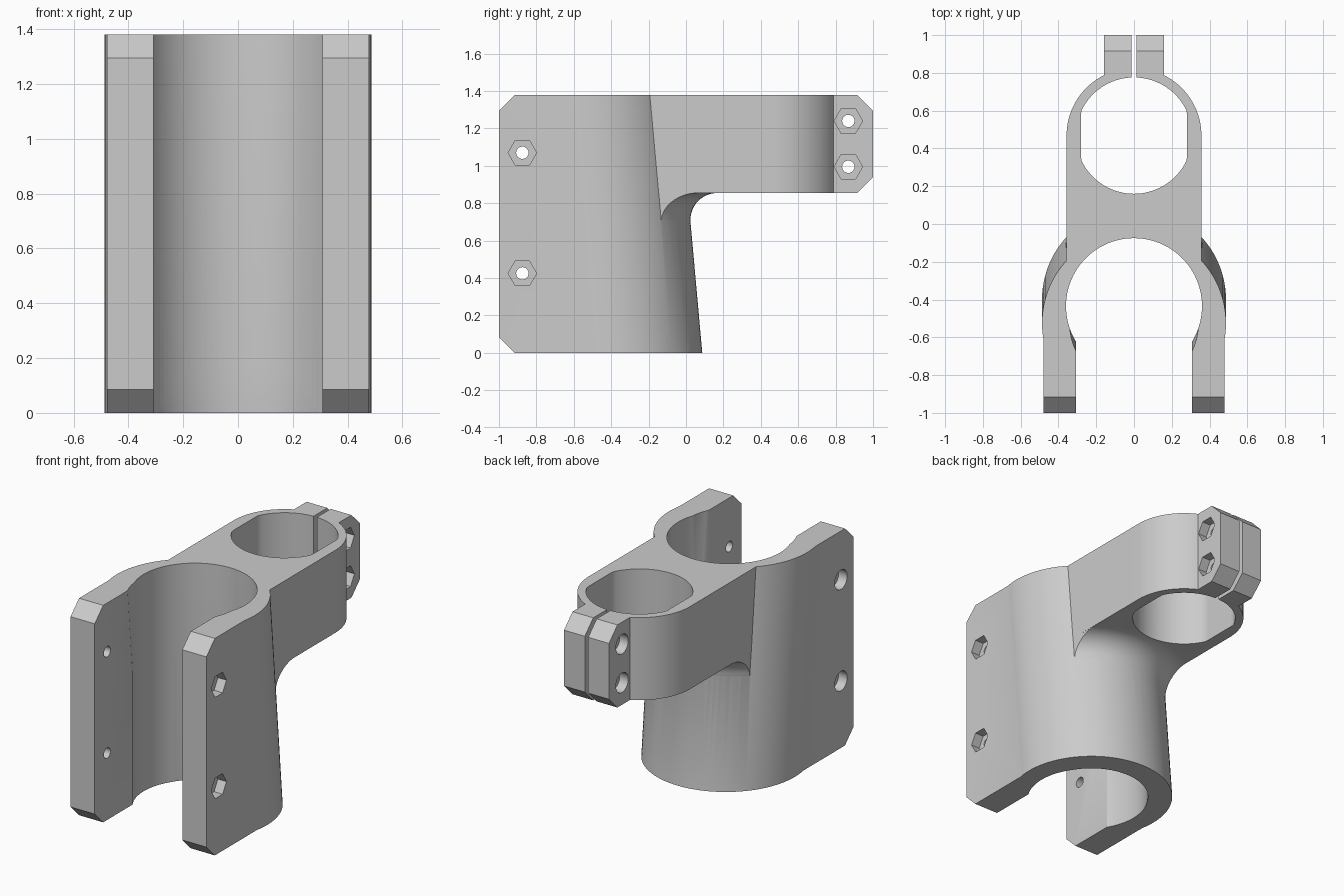
import bpy, bmesh, math
from mathutils import Vector

if "Cube" in bpy.data.objects:
    bpy.data.objects.remove(bpy.data.objects["Cube"], do_unlink=True)

SEG = 96
TOP = 1.38
ARM_Z = 0.855       # underside of the rear arm
ARM_X = 0.357       # half width of the rear arm
REAR_Y = 0.468      # centre of the rear bore
LEAN = 0.09         # forward lean of the big sleeve per unit height


def loft(name, rings):
    """Closed solid from a stack of matching anticlockwise rings."""
    bm = bmesh.new()
    rows = [[bm.verts.new(p) for p in ring] for ring in rings]
    n = len(rows[0])
    for a, b in zip(rows, rows[1:]):
        for i in range(n):
            j = (i + 1) % n
            bm.faces.new((a[i], a[j], b[j], b[i]))
    bm.faces.new(rows[0][::-1])
    bm.faces.new(rows[-1])
    mesh = bpy.data.meshes.new(name)
    bm.to_mesh(mesh)
    bm.free()
    ob = bpy.data.objects.new(name, mesh)
    bpy.context.collection.objects.link(ob)
    return ob


def prism(name, outline, low, high, axis="z"):
    """Extrude an outline along z (outline in x, y) or x (outline in y, z)."""
    def place(u, v, w):
        return Vector((u, v, w)) if axis == "z" else Vector((w, u, v))
    return loft(name, [[place(u, v, w) for u, v in outline] for w in (low, high)])


def circle(cx, cy, r, n=SEG):
    return [(cx + r * math.cos(math.tau * i / n), cy + r * math.sin(math.tau * i / n))
            for i in range(n)]


def box(name, x0, x1, y0, y1, z0, z1):
    return prism(name, [(x0, y0), (x1, y0), (x1, y1), (x0, y1)], z0, z1)


def leaning(name, profile):
    """Round solid about the leaning axis; profile holds (height, radius)."""
    return loft(name, [[Vector((x, y, z)) for x, y in circle(0, -0.40 - LEAN * z, r)]
                       for z, r in profile])


def measure(ob):
    """Volume and number of open edges, with modifiers."""
    bpy.context.view_layer.update()
    bm = bmesh.new()
    bm.from_object(ob, bpy.context.evaluated_depsgraph_get())
    bm.normal_update()
    result = bm.calc_volume(signed=True), sum(not e.is_manifold for e in bm.edges)
    bm.free()
    return result


def combine(target, tool, operation):
    """Apply a boolean with the solver that gives the soundest solid."""
    a, b = measure(target)[0], measure(tool)[0]
    low, high = {"UNION": (max(a, b), a + b), "DIFFERENCE": (a - b, a),
                 "INTERSECT": (0, min(a, b))}[operation]
    mod = target.modifiers.new(operation.lower(), "BOOLEAN")
    mod.operation = operation
    mod.object = tool
    found = []
    for solver in ("MANIFOLD", "EXACT", "FLOAT"):
        mod.solver = solver
        volume, gaps = measure(target)
        sound = low + 1e-6 < volume < high - 1e-6
        found.append((not sound, gaps, solver))
        if sound and not gaps:
            break
    mod.solver = min(found, key=lambda f: f[:2])[2]
    bpy.context.view_layer.objects.active = target
    bpy.ops.object.modifier_apply(modifier=mod.name)
    bpy.data.objects.remove(tool, do_unlink=True)


# Leaning sleeve
body = leaning("clamp_body", [(-0.1, 0.487), (1.5, 0.487)])

# Side plates
for s in (-1, 1):
    xs = sorted((s * 0.2, s * 0.478))
    combine(body, box("side_plate", *xs, -1.1, -0.47, -0.15, 1.55), "UNION")

# Rear arm with its clamping lug in one outline
lug_x = 0.158
end = math.acos(lug_x / ARM_X)
half = [(ARM_X, -0.42)]
half += [(ARM_X * math.cos(end * i / 24), REAR_Y + ARM_X * math.sin(end * i / 24))
         for i in range(25)]
half.append((lug_x, 1.1))
outline = half + [(-x, y) for x, y in reversed(half)]
combine(body, prism("rear_arm", outline, ARM_Z, 1.6), "UNION")

# Fillet flaring from the sleeve to the underside of the arm
R = 0.16
flare_profile = [(0.6, 0.45)]
for i in range(1, 15):
    t = math.pi / 2 * i / 14
    flare_profile.append((ARM_Z - R + R * math.sin(t), 0.487 + R - R * math.cos(t)))
flare_profile.append((0.95, 0.487 + R))
flare = leaning("arm_fillet", flare_profile)
combine(flare, box("fillet_limit", -0.3565, 0.3565, -0.4, 0.5, 0.5, 1.1), "INTERSECT")
combine(body, flare, "UNION")

# Trim to height and chamfer the plate and lug corners
side = [(-1, 0.085), (-0.915, 0), (0.2, 0), (0.56, 0.5), (1, 0.94),
        (1, TOP - 0.085), (0.915, TOP), (-0.915, TOP), (-1, TOP - 0.085)]
combine(body, prism("side_trim", side, -0.8, 0.8, "x"), "INTERSECT")

# Front slot, upright bore and leaning bore
combine(body, box("front_slot", -0.308, 0.308, -1.3, -0.46, -0.3, 1.7), "DIFFERENCE")
combine(body, prism("upright_bore", circle(0, -0.435, 0.36), -0.3, 1.7), "DIFFERENCE")
combine(body, leaning("leaning_bore", [(-0.2, 0.341), (1.65, 0.341)]), "DIFFERENCE")

# Rear bore with flat sides, and the slit through the lug
flat = [(max(-0.28, min(0.28, x)), y) for x, y in circle(0, REAR_Y, 0.308)]
combine(body, prism("rear_bore", flat, 0.5, 1.7), "DIFFERENCE")
combine(body, box("lug_slit", -0.012, 0.012, 0.6, 1.2, 0.45, 1.75), "DIFFERENCE")

# Bolt holes: hex nut pocket on the left, round head pocket on the right
for y, z, face in ((-0.875, 1.07, 0.478), (-0.875, 0.425, 0.478),
                   (0.868, 1.24, lug_x), (0.868, 0.995, lug_x)):
    combine(body, prism("bolt_hole", circle(y, z, 0.033, 32), -0.7, 0.7, "x"), "DIFFERENCE")
    combine(body, prism("nut_pocket", circle(y, z, 0.076, 6), face - 0.06, 0.75, "x"),
            "DIFFERENCE")
    combine(body, prism("head_pocket", circle(y, z, 0.062, 32), -0.75, 0.06 - face, "x"),
            "DIFFERENCE")

# Single grey finish
grey = bpy.data.materials.new("plain_grey")
grey.use_nodes = True
colour = (0.6, 0.6, 0.6, 1)
grey.diffuse_color = colour
grey.node_tree.nodes["Principled BSDF"].inputs["Base Color"].default_value = colour
body.data.materials.clear()
body.data.materials.append(grey)
for poly in body.data.polygons:
    poly.material_index = 0

bpy.ops.object.select_all(action="DESELECT")
body.select_set(True)
bpy.context.view_layer.objects.active = body
bpy.ops.object.shade_smooth_by_angle(angle=math.radians(25))
